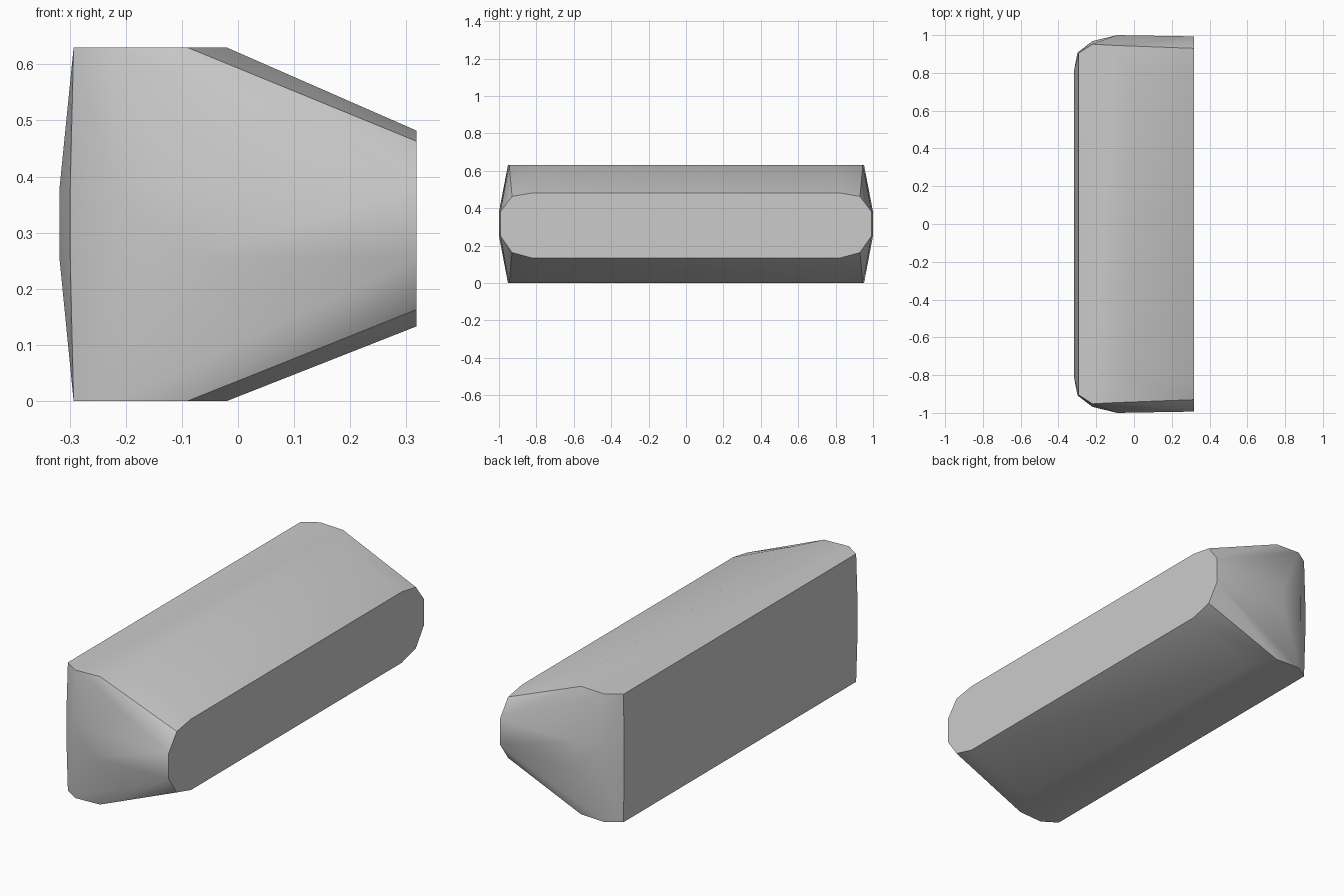
import bpy
import bmesh
from math import radians

cube = bpy.data.objects.get("Cube")
if cube:
    bpy.data.objects.remove(cube, do_unlink=True)

grey = bpy.data.materials.new("light grey")
colour = (0.6, 0.6, 0.6, 1)
grey.diffuse_color = colour
grey.use_nodes = True
grey.node_tree.nodes["Principled BSDF"].inputs["Base Color"].default_value = colour

# Corner outlines: (x, half width) pairs, each at a lower and an upper height
outlines = [
    # flat top and bottom
    ((0.0, 0.63), [(-0.293, 0.905), (-0.22, 0.952), (-0.09, 0.945), (-0.02, 0.81)]),
    # widest band around the middle
    ((0.253, 0.38), [(-0.318, 0.81), (-0.299, 0.908), (-0.22, 0.968),
                     (-0.09, 1.0), (0.318, 0.993)]),
    # rounded corners of the narrow end
    ((0.163, 0.463), [(0.318, 0.93)]),
    ((0.133, 0.482), [(0.318, 0.82)]),
]

# Wrap a convex shell around the mirrored corners
bm = bmesh.new()
for heights, corners in outlines:
    for z in heights:
        for x, y in corners:
            for side in (-1, 1):
                bm.verts.new((x, side * y, z))
hull = bmesh.ops.convex_hull(bm, input=bm.verts[:])
loose = [v for v in bm.verts if not v.link_faces]
bmesh.ops.delete(bm, geom=loose, context='VERTS')
bmesh.ops.dissolve_limit(bm, angle_limit=radians(0.5), verts=bm.verts[:], edges=bm.edges[:])
bmesh.ops.recalc_face_normals(bm, faces=bm.faces[:])

mesh = bpy.data.meshes.new("tapered_block")
bm.to_mesh(mesh)
bm.free()
mesh.materials.append(grey)
block = bpy.data.objects.new("tapered_block", mesh)
bpy.context.collection.objects.link(block)

# Soft shading with crisp end faces
for obj in bpy.context.selected_objects:
    obj.select_set(False)
block.select_set(True)
bpy.context.view_layer.objects.active = block
bpy.ops.object.shade_smooth_by_angle(angle=radians(35))
